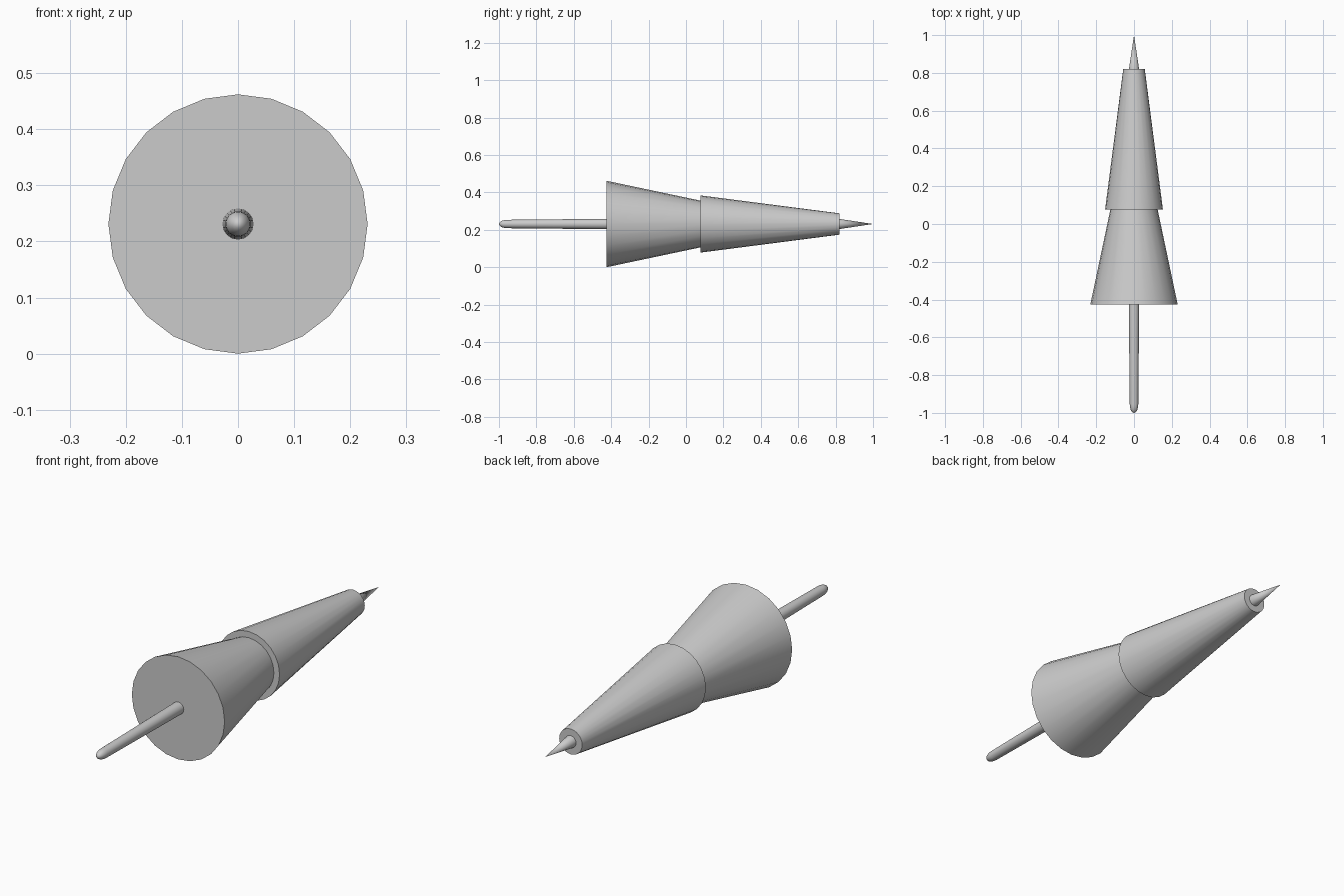
import bpy, bmesh, math

if "Cube" in bpy.data.objects:
    bpy.data.objects.remove(bpy.data.objects["Cube"])

CZ = 0.231   # height of the long axis
SIDES = 24


def turned(name, profile, sides=SIDES):
    """Revolve (y, radius) points around the long axis, with closed ends."""
    bm = bmesh.new()
    rings = []
    for y, r in profile:
        if r == 0:
            rings.append([bm.verts.new((0, y, CZ))])
        else:
            rings.append([bm.verts.new((r * math.cos(2 * math.pi * i / sides), y,
                                        CZ + r * math.sin(2 * math.pi * i / sides)))
                          for i in range(sides)])
    for a, b in zip(rings, rings[1:]):
        for i in range(sides):
            j = (i + 1) % sides
            if len(a) == 1:
                bm.faces.new((a[0], b[i], b[j]))
            elif len(b) == 1:
                bm.faces.new((a[i], a[j], b[0]))
            else:
                bm.faces.new((a[i], a[j], b[j], b[i]))
    for ring in (rings[0], rings[-1]):
        if len(ring) > 1:
            bm.faces.new(ring)
    bmesh.ops.recalc_face_normals(bm, faces=bm.faces)
    mesh = bpy.data.meshes.new(name)
    bm.to_mesh(mesh)
    bm.free()
    obj = bpy.data.objects.new(name, mesh)
    bpy.context.collection.objects.link(obj)
    bpy.ops.object.select_all(action='DESELECT')
    obj.select_set(True)
    bpy.context.view_layer.objects.active = obj
    bpy.ops.object.shade_smooth_by_angle(angle=math.radians(35))
    return obj


# Wide tapered body at the front
turned("wide_body", [(-0.425, 0.231), (0.077, 0.125)])

# Slimmer tapered sleeve behind it
turned("tapered_sleeve", [(0.077, 0.153), (0.82, 0.057)])

# Needle point at the back
turned("needle_tip", [(0.82, 0.027), (1.0, 0)])

# Thin rod at the front with a rounded end
dome = [(-0.955 - 0.045 * math.cos(a), 0.0225 * math.sin(a))
        for a in [math.radians(18 * k) for k in range(1, 6)]]
turned("front_rod", [(-1.0, 0)] + dome + [(-0.425, 0.0277)])
